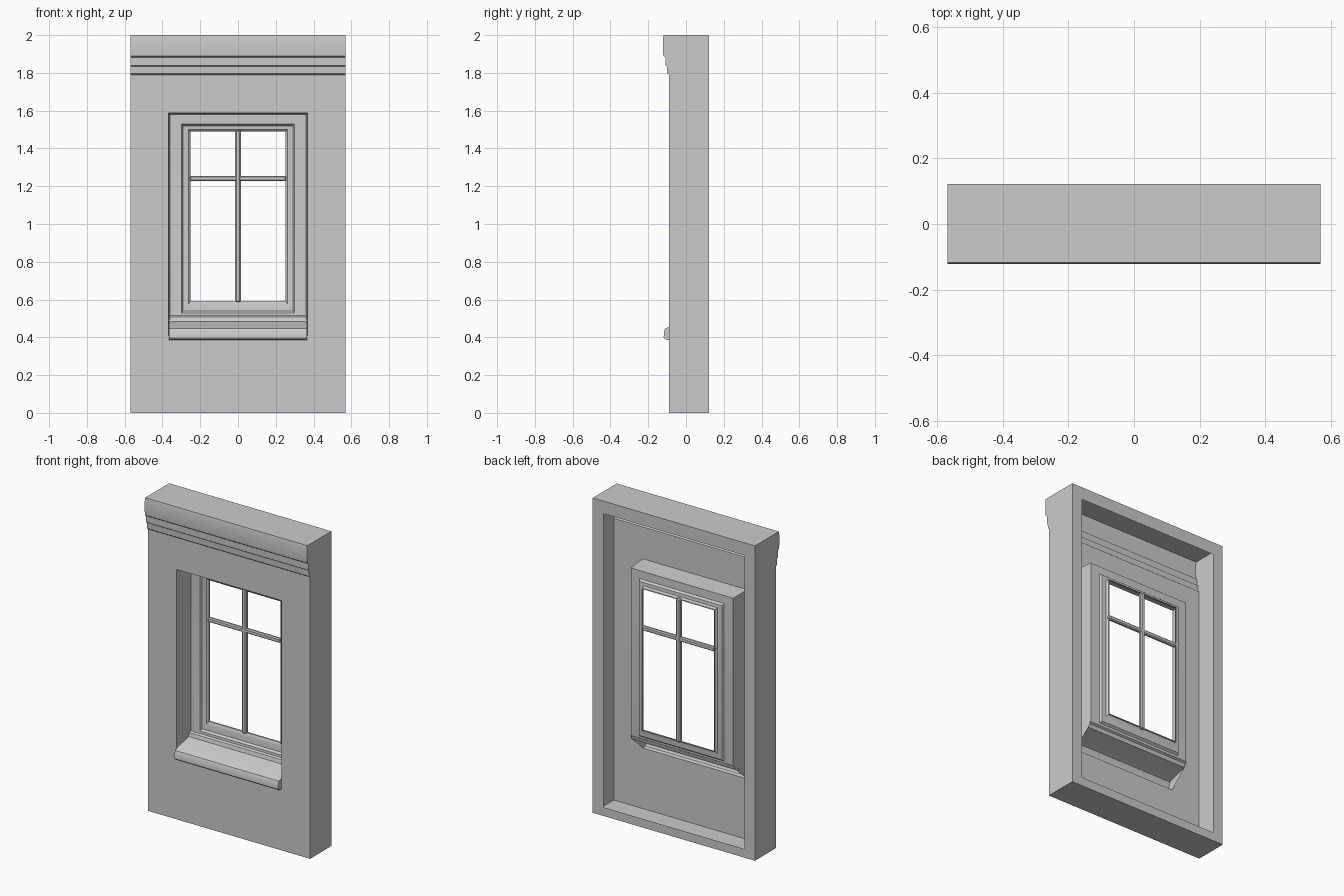
import bpy, bmesh, math

cube = bpy.data.objects.get("Cube")
if cube:
    bpy.data.objects.remove(cube, do_unlink=True)

plaster = bpy.data.materials.new("grey_plaster")
plaster.use_nodes = True
GREY = (0.6, 0.6, 0.6, 1)
plaster.diffuse_color = GREY
plaster.node_tree.nodes["Principled BSDF"].inputs["Base Color"].default_value = GREY

W, BACK, FACE = 0.57, 0.122, -0.09    # half width, back plane, wall face


def finish(bm, name):
    mesh = bpy.data.meshes.new(name)
    bm.to_mesh(mesh)
    bm.free()
    mesh.materials.append(plaster)
    obj = bpy.data.objects.new(name, mesh)
    bpy.context.collection.objects.link(obj)
    bpy.ops.object.select_all(action='DESELECT')
    obj.select_set(True)
    bpy.context.view_layer.objects.active = obj
    bpy.ops.object.shade_smooth_by_angle(angle=math.radians(28))
    return obj


def nested_rings(name, rings, flip=False, skip_sill=False):
    """Bridge rectangles (half width, bottom, top, y) from outside to inside."""
    bm = bmesh.new()
    loops = [[bm.verts.new((x, y, z)) for x, z in ((-w, lo), (w, lo), (w, hi), (-w, hi))]
             for w, lo, hi, y in rings]
    for step, (a, b) in enumerate(zip(loops, loops[1:])):
        for i in range(4):
            if skip_sill and step == 0 and i == 0:
                continue
            j = (i + 1) % 4
            face = [a[i], a[j], b[j], b[i]]
            bm.faces.new(face[::-1] if flip else face)
    return finish(bm, name)


def extruded_sheet(name, half, profile, open_edges=()):
    """Sweep a (y, z) profile across x and close both ends."""
    bm = bmesh.new()
    left = [bm.verts.new((-half, y, z)) for y, z in profile]
    right = [bm.verts.new((half, y, z)) for y, z in profile]
    n = len(profile)
    for i in range(n):
        j = (i + 1) % n
        if i not in open_edges:
            bm.faces.new((left[i], right[i], right[j], left[j]))
    bm.faces.new(left)
    bm.faces.new(right[::-1])
    return finish(bm, name)


# Hollow casing: cornice front, top, underside and sides; wall and back stay open
casing = [(FACE, 1.79), (-0.099, 1.797), (-0.101, 1.835), (-0.108, 1.84),
          (-0.109, 1.882), (-0.12, 1.89), (-0.122, 1.91), (-0.122, 1.98),
          (-0.118, 2.0), (BACK, 2.0), (BACK, 0.0), (FACE, 0.0)]
extruded_sheet("cornice_and_casing", W, casing, open_edges=(9, 11))

# Flat flange around the open back
nested_rings("back_flange", [(W, 0, 2, BACK), (W - 0.075, 0.055, 1.92, BACK)], flip=True)

# Wall face with the window hole
nested_rings("front_wall", [(W, 0, 1.79, FACE), (0.368, 0.385, 1.587, FACE)])

# Deep reveal, stepped window frame and inner edge of the opening
nested_rings("window_frame", [
    (0.368, 0.385, 1.587, FACE), (0.36, 0.515, 1.58, 0.04),
    (0.298, 0.53, 1.53, 0.042), (0.29, 0.54, 1.52, 0.055),
    (0.262, 0.575, 1.50, 0.058), (0.252, 0.592, 1.49, 0.068),
    (0.252, 0.592, 1.49, 0.08)], skip_sill=True)

# Sloping sill with a projecting nose
sill = [(FACE, 0.385), (-0.112, 0.39), (-0.118, 0.40), (-0.117, 0.43),
        (-0.11, 0.446), (-0.09, 0.455), (0.0, 0.478), (0.022, 0.485),
        (0.028, 0.508), (0.04, 0.515)]
extruded_sheet("window_sill", 0.365, sill, open_edges=(len(sill) - 1,))


# Glazing bars
def bar(name, size, centre):
    bm = bmesh.new()
    bmesh.ops.create_cube(bm, size=1)
    bmesh.ops.scale(bm, vec=size, verts=bm.verts)
    bmesh.ops.translate(bm, vec=centre, verts=bm.verts)
    bmesh.ops.bevel(bm, geom=bm.edges[:], offset=0.006, segments=1, affect='EDGES')
    return finish(bm, name)


bar("vertical_glazing_bar", (0.03, 0.026, 0.91), (0, 0.07, 1.041))
bar("horizontal_glazing_bar", (0.51, 0.024, 0.028), (0, 0.07, 1.241))
